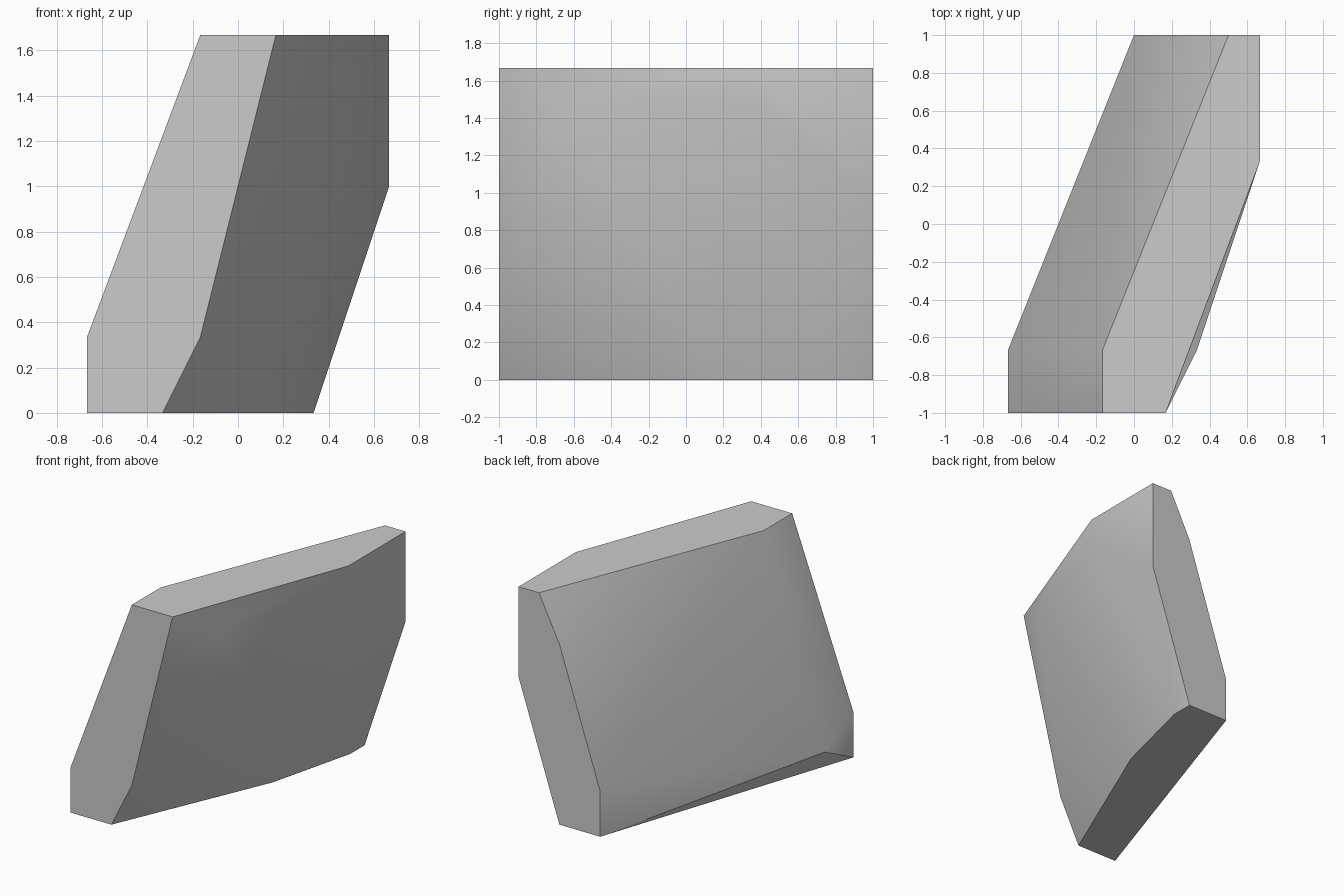
import bpy
import bmesh
import math

cube = bpy.data.objects.get("Cube")
if cube:
    bpy.data.objects.remove(cube, do_unlink=True)

U = 1 / 6  # all corners lie on a lattice of this pitch

# Corners of the leaning slab in lattice steps (x, y, z)
front_end = [(-4, -6, 0), (-4, -6, 2), (-1, -6, 10),
             (1, -6, 10), (-1, -6, 2), (-2, -6, 0)]
back_end = [(0, 6, 0), (0, 6, 2), (2, 6, 8), (3, 6, 10),
            (4, 6, 10), (4, 6, 6), (2, 6, 0)]
left_side = [(4, 2, 10), (4, 2, 9), (2, -4, 9), (1, 1, 0), (2, 5, 0)]
right_side = [(-1, -4, 10), (-4, -4, 1)]

# Wrap the corners in a convex skin and merge flat areas
bm = bmesh.new()
for corner in front_end + back_end + left_side + right_side:
    bm.verts.new([c * U for c in corner])
bmesh.ops.convex_hull(bm, input=bm.verts)
bmesh.ops.dissolve_limit(bm, angle_limit=math.radians(0.5),
                         verts=bm.verts, edges=bm.edges)
bmesh.ops.recalc_face_normals(bm, faces=bm.faces)
mesh = bpy.data.meshes.new("leaning_slab")
bm.to_mesh(mesh)
bm.free()

slab = bpy.data.objects.new("leaning_slab", mesh)
bpy.context.collection.objects.link(slab)

# Plain grey finish
grey = bpy.data.materials.new("light_grey")
grey.use_nodes = True
color = (0.6, 0.6, 0.6, 1)
grey.diffuse_color = color
grey.node_tree.nodes["Principled BSDF"].inputs["Base Color"].default_value = color
mesh.materials.append(grey)

# Soft broad sides, crisp rims
bpy.ops.object.select_all(action="DESELECT")
slab.select_set(True)
bpy.context.view_layer.objects.active = slab
bpy.ops.object.shade_smooth_by_angle(angle=math.radians(32))
